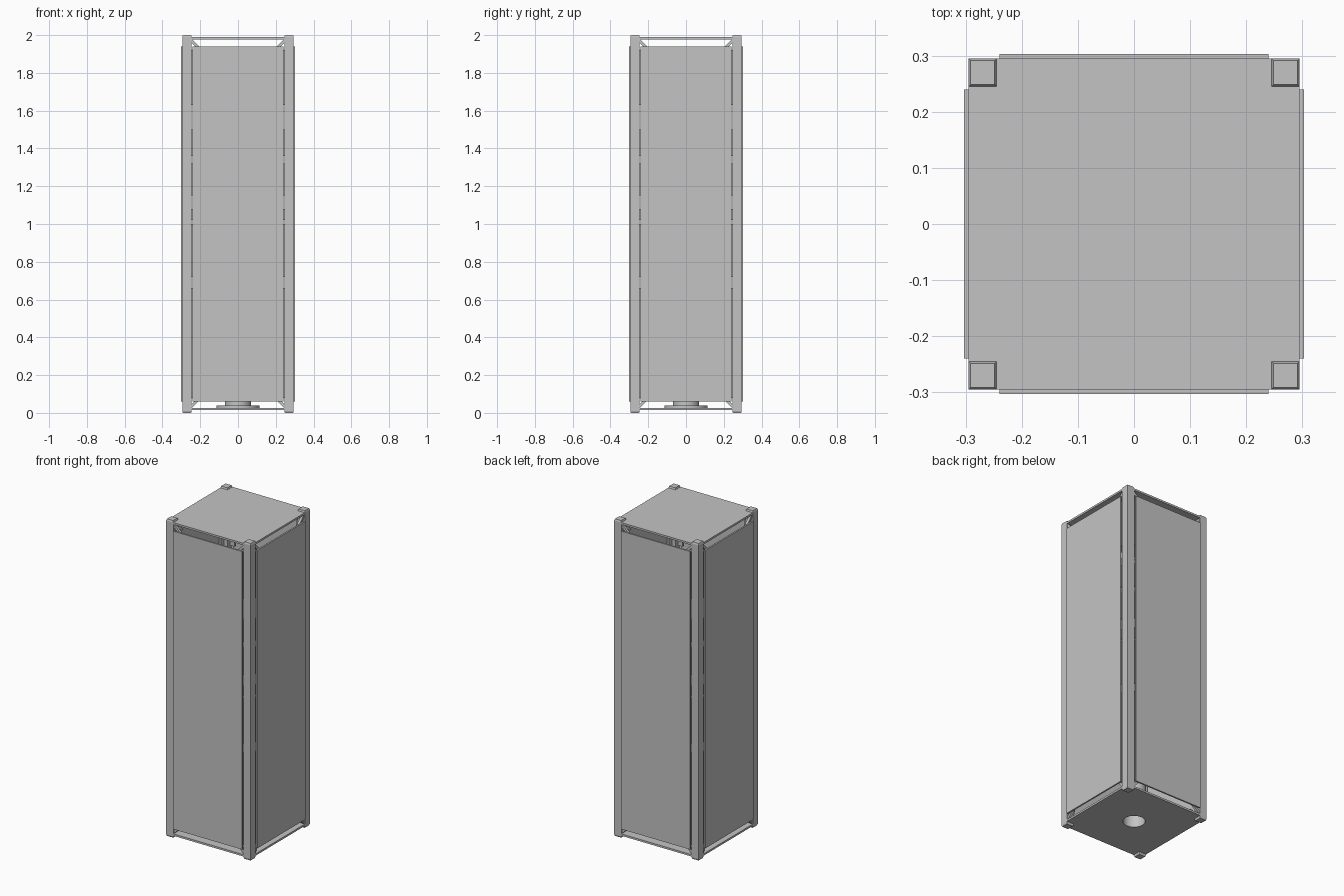
import bpy, bmesh, math
from mathutils import Matrix, Vector

cube = bpy.data.objects.get("Cube")
if cube:
    bpy.data.objects.remove(cube, do_unlink=True)

grey = bpy.data.materials.new("satin grey metal")
grey.use_nodes = True
grey.diffuse_color = (0.55, 0.55, 0.55, 1)
grey.node_tree.nodes["Principled BSDF"].inputs["Base Color"].default_value = (0.55, 0.55, 0.55, 1)

HALF = 0.295      # outer face of the rails
RAIL = 0.05       # rail width
IN = HALF - RAIL  # inner face of the rails


def finish(name, bm):
    bmesh.ops.recalc_face_normals(bm, faces=bm.faces)
    mesh = bpy.data.meshes.new(name)
    bm.to_mesh(mesh)
    bm.free()
    mesh.materials.append(grey)
    ob = bpy.data.objects.new(name, mesh)
    bpy.context.scene.collection.objects.link(ob)
    return ob


def add_box(bm, lo, hi, turn=Matrix()):
    lo, hi = Vector(lo), Vector(hi)
    place = Matrix.Translation((lo + hi) / 2) @ Matrix.Diagonal((*(hi - lo), 1))
    return bmesh.ops.create_cube(bm, size=1, matrix=turn @ place)["verts"]


def add_prism(bm, points, depth, turn=Matrix()):
    """Extrude an outline drawn in x-z along y."""
    face = bm.faces.new([bm.verts.new(turn @ Vector((x, depth[0], z))) for x, z in points])
    out = bmesh.ops.extrude_face_region(bm, geom=[face])
    moved = [v for v in out["geom"] if isinstance(v, bmesh.types.BMVert)]
    step = turn.to_3x3() @ Vector((0, depth[1] - depth[0], 0))
    bmesh.ops.translate(bm, verts=moved, vec=step)


def lathe(name, profile, steps=48):
    bm = bmesh.new()
    verts = [bm.verts.new((r, 0, z)) for r, z in profile]
    edges = [bm.edges.new(pair) for pair in zip(verts, verts[1:])]
    bmesh.ops.spin(bm, geom=verts + edges, axis=(0, 0, 1), cent=(0, 0, 0),
                   angle=math.tau, steps=steps)
    bmesh.ops.remove_doubles(bm, verts=bm.verts, dist=1e-5)
    return finish(name, bm)


turns = [Matrix.Rotation(i * math.pi / 2, 4, "Z") for i in range(4)]
sides = ["front", "left", "back", "right"]

# Corner rails with tapered feet at both ends
for turn, name in zip(turns, ["front_left", "back_left", "back_right", "front_right"]):
    bm = bmesh.new()
    mid = HALF - RAIL / 2
    add_box(bm, (IN, -HALF, 0.01), (HALF, -IN, 1.99), turn)
    centre = turn @ Vector((mid, -mid, 0))
    for face in [f for f in bm.faces if abs(f.normal.z) > 0.9]:
        up = 1 if face.calc_center_median().z > 1 else -1
        bmesh.ops.inset_region(bm, faces=[face], thickness=0.005)
        bmesh.ops.translate(bm, verts=face.verts[:], vec=(0, 0, 0.01 * up))
    finish(name + "_rail", bm)

# Side panels, standing just proud of the rails
for turn, name in zip(turns, sides):
    bm = bmesh.new()
    add_box(bm, (-0.24, -0.303, 0.06), (0.24, -0.293, 1.94), turn)
    finish(name + "_panel", bm)

# Corner braces across each frame opening
for turn, name in zip(turns, sides):
    bm = bmesh.new()
    for sx in (-1, 1):
        for z0, up in ((0.025, 1), (1.98, -1)):
            pts = [(0, 0.0), (0, 0.022), (-0.075, 0.097), (-0.097, 0.097), (0, 0)]
            outline = [(sx * (IN + x), z0 + up * z) for x, z in pts[:-1]]
            add_prism(bm, outline, (-0.29, -0.275), turn)
    finish(name + "_corner_braces", bm)

# Inner stiffeners behind the gap between panel and rail, with slots
for turn, name in zip(turns, sides):
    bm = bmesh.new()
    for sx in (-1, 1):
        x0, x1 = sorted((sx * 0.215, sx * 0.252))
        for z0, z1 in ((0.08, 0.66), (0.72, 1.0), (1.02, 1.08), (1.15, 1.32),
                       (1.36, 1.5), (1.63, 1.92)):
            add_box(bm, (x0, -0.282, z0), (x1, -0.27, z1), turn)
    finish(name + "_stiffeners", bm)

# End plates, notched around the rails
cross = [(-IN, -HALF), (IN, -HALF), (IN, -IN), (HALF, -IN), (HALF, IN), (IN, IN),
         (IN, HALF), (-IN, HALF), (-IN, IN), (-HALF, IN), (-HALF, -IN), (-IN, -IN)]
lay = Matrix.Rotation(math.pi / 2, 4, "X")


def end_plate(name, z0, z1):
    bm = bmesh.new()
    add_prism(bm, cross, (z0, z1), lay)
    ob = finish(name, bm)
    low = min(v.co.z for v in ob.data.vertices)
    for v in ob.data.vertices:
        v.co.z += z0 - low
    return ob


end_plate("top_plate", 1.978, 1.99)
bottom = end_plate("bottom_plate", 0.014, 0.026)

# Round opening through the bottom plate
bm = bmesh.new()
bmesh.ops.create_cone(bm, cap_ends=True, segments=48, radius1=0.064, radius2=0.064, depth=0.1)
cutter = finish("opening_cutter", bm)
cutter.hide_render = True
cutter.hide_viewport = True
cut = bottom.modifiers.new("opening", "BOOLEAN")
cut.operation = "DIFFERENCE"
cut.solver = "EXACT"
cut.object = cutter

# Flanged instrument tube above the opening
tube = lathe("instrument_tube", [(0.064, 0.026), (0.115, 0.026), (0.115, 0.04), (0.07, 0.04),
                                 (0.07, 0.4), (0, 0.4), (0, 0.38), (0.064, 0.38), (0.064, 0.026)])
bpy.ops.object.select_all(action="DESELECT")
tube.select_set(True)
bpy.context.view_layer.objects.active = tube
bpy.ops.object.shade_smooth_by_angle(angle=math.radians(30))
